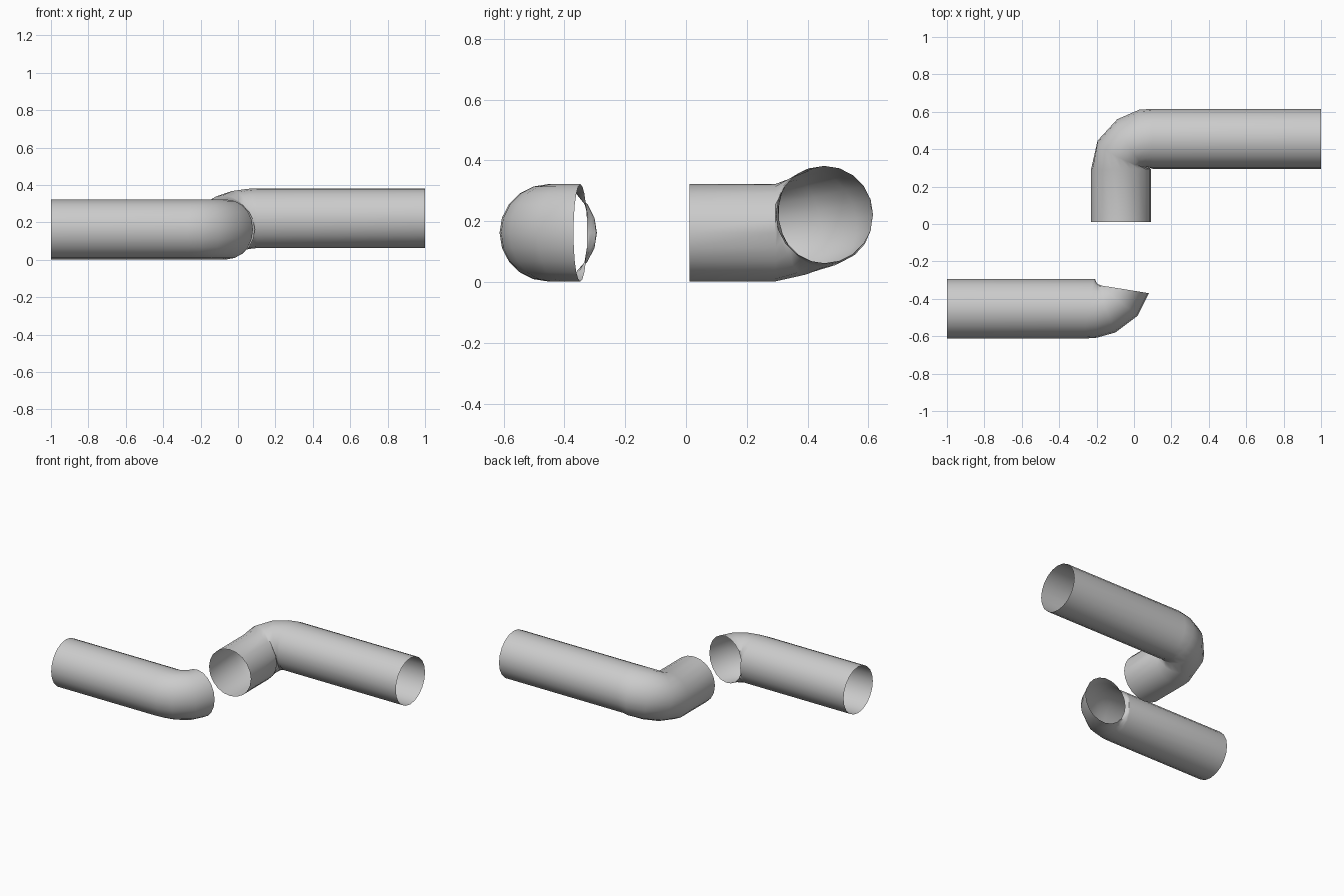
import bpy, bmesh
from math import cos, sin, pi

if "Cube" in bpy.data.objects:
    bpy.data.objects.remove(bpy.data.objects["Cube"])

SIDES = 20
R = 0.16


def pipe(name, rings):
    """Open tube skinned through rings: (outer x, outer y, inner x, inner y, centre z, lean)."""
    bm = bmesh.new()
    loops = []
    for ox, oy, ix, iy, z, lean in rings:
        cx, cy = (ox + ix) / 2, (oy + iy) / 2
        hx, hy = (ox - ix) / 2, (oy - iy) / 2
        loops.append([])
        for i in range(SIDES):
            c, s = cos(2 * pi * i / SIDES), sin(2 * pi * i / SIDES)
            loops[-1].append(bm.verts.new((cx + hx * c + lean * s,
                                           cy + hy * c + lean * s, z + R * s)))
    for a, b in zip(loops, loops[1:]):
        for i in range(SIDES):
            j = (i + 1) % SIDES
            bm.faces.new((a[i], a[j], b[j], b[i]))
    bmesh.ops.recalc_face_normals(bm, faces=bm.faces)
    # point the first strip's normals away from the tube axis
    f = min(bm.faces, key=lambda f: f.calc_center_median().z)
    if f.normal.z > 0:
        bmesh.ops.reverse_faces(bm, faces=bm.faces)
    mesh = bpy.data.meshes.new(name)
    bm.to_mesh(mesh)
    bm.free()
    ob = bpy.data.objects.new(name, mesh)
    bpy.context.collection.objects.link(ob)
    bpy.ops.object.select_all(action='DESELECT')
    ob.select_set(True)
    bpy.context.view_layer.objects.active = ob
    bpy.ops.object.shade_smooth_by_angle(angle=0.7)
    return ob


# Back pipe: long run along x, rising elbow, short stub toward the front
pipe("back_pipe", [
    (1.0, 0.615, 1.0, 0.295, 0.222, 0),
    (0.10, 0.615, 0.10, 0.295, 0.222, 0),
    (0.03, 0.612, 0.09, 0.298, 0.219, -0.01),
    (-0.09, 0.56, 0.075, 0.305, 0.208, -0.02),
    (-0.195, 0.445, 0.075, 0.305, 0.185, -0.02),
    (-0.23, 0.29, 0.09, 0.295, 0.162, 0),
    (-0.23, 0.012, 0.09, 0.012, 0.162, 0),
])

# Front pipe: long run along x ending in an open elbow
pipe("front_pipe", [
    (-1.0, -0.613, -1.0, -0.293, 0.162, 0),
    (-0.27, -0.613, -0.215, -0.293, 0.162, 0),
    (-0.20, -0.608, -0.208, -0.295, 0.162, 0),
    (-0.10, -0.58, -0.205, -0.305, 0.162, 0),
    (0.02, -0.49, -0.20, -0.317, 0.162, 0),
    (0.08, -0.37, -0.20, -0.325, 0.162, 0),
])
